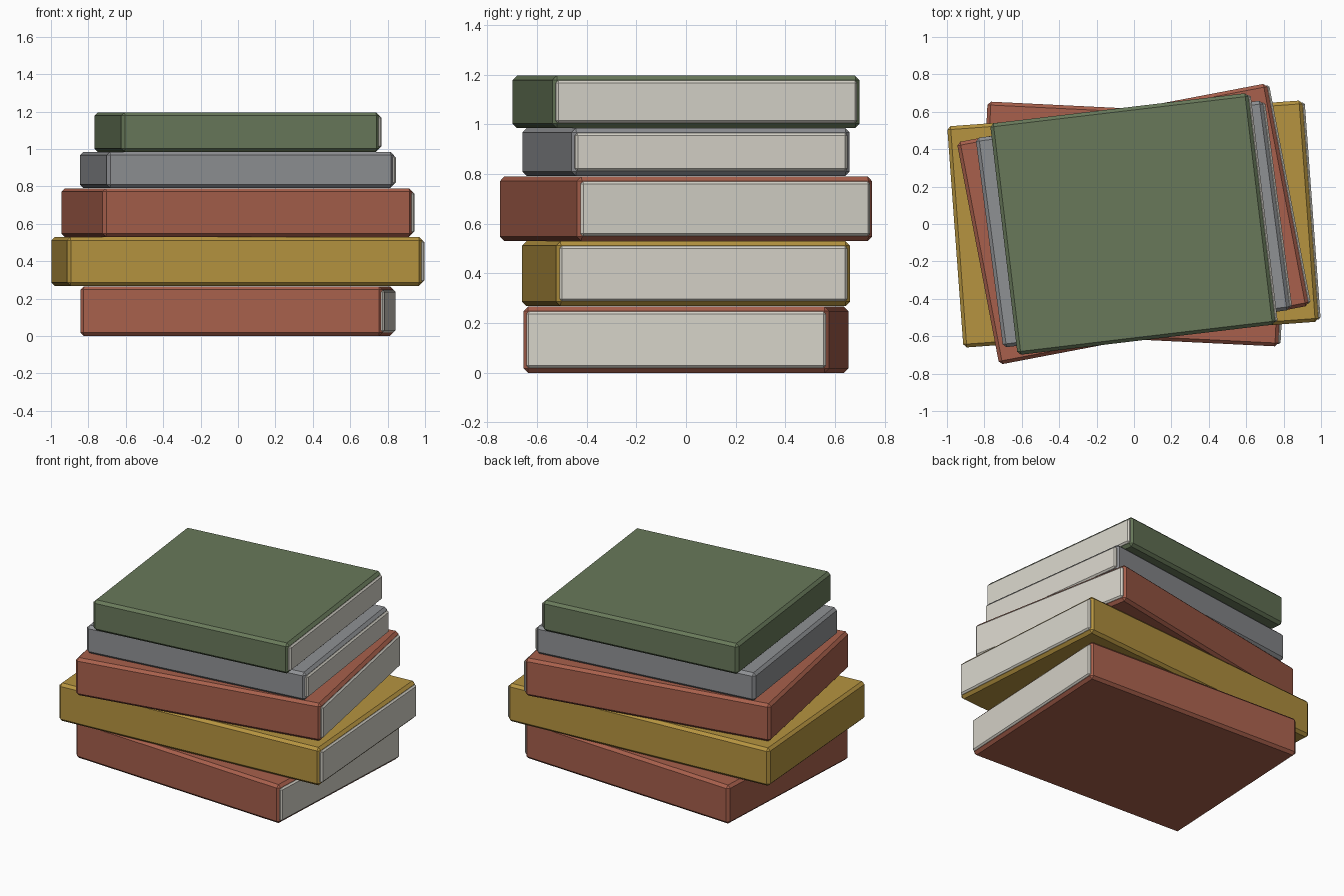
import bpy
from math import radians
from mathutils import Matrix, Vector

cube = bpy.data.objects.get("Cube")
if cube:
    bpy.data.objects.remove(cube, do_unlink=True)


def linear(v):
    v /= 255
    return v / 12.92 if v <= 0.04045 else ((v + 0.055) / 1.055) ** 2.4


def material(name, rgb):
    mat = bpy.data.materials.new(name)
    colour = [linear(v) for v in rgb] + [1]
    mat.use_nodes = True
    mat.diffuse_color = colour
    mat.node_tree.nodes["Principled BSDF"].inputs["Base Color"].default_value = colour
    return mat


rust = material("rust_cloth", (168, 96, 76))
mustard = material("mustard_cloth", (182, 148, 64))
grey = material("grey_cloth", (143, 145, 148))
green = material("green_cloth", (104, 121, 90))
paper = material("paper", (214, 211, 201))


def chamfered_box(name, size, offset, placement, chamfer, mat):
    """Box with single-segment chamfered edges, placed inside a book's frame."""
    bpy.ops.mesh.primitive_cube_add(size=1)
    obj = bpy.context.object
    obj.name = name
    obj.data.transform(Matrix.Translation(offset) @ Matrix.Diagonal((*size, 1)))
    obj.matrix_world = placement
    obj.data.materials.append(mat)
    bevel = obj.modifiers.new("chamfer", "BEVEL")
    bevel.width = chamfer
    bevel.segments = 1
    return obj


# Books from the bottom up: name, half width, half depth, base, top, turn, cloth
books = [
    ("bottom_book", 0.808, 0.616, 0.0, 0.266, -2.8, rust),
    ("second_book", 0.952, 0.593, 0.268, 0.53, 4.2, mustard),
    ("third_book", 0.843, 0.605, 0.53, 0.79, 10.8, rust),
    ("fourth_book", 0.774, 0.565, 0.792, 0.985, 7.5, grey),
    ("top_book", 0.695, 0.623, 0.985, 1.196, 6.8, green),
]
PROUD = 0.012   # how far the pages stand out of the cover
CHAMFER = 0.018

for name, hw, hd, base, top, turn, cloth in books:
    height = top - base
    placement = (Matrix.Translation((-PROUD / 2, 0, (base + top) / 2))
                 @ Matrix.Rotation(radians(turn), 4, "Z"))
    # Cloth cover
    chamfered_box(name + "_cover", (2 * hw, 2 * hd, height), Vector(),
                  placement, CHAMFER, cloth)
    # Page block showing on the left-hand (+x) side
    thick = 0.1
    chamfered_box(name + "_pages", (thick, 2 * hd - 0.024, height - 0.04),
                  Vector((hw + PROUD - thick / 2, 0, 0)),
                  placement, 0.01, paper)
